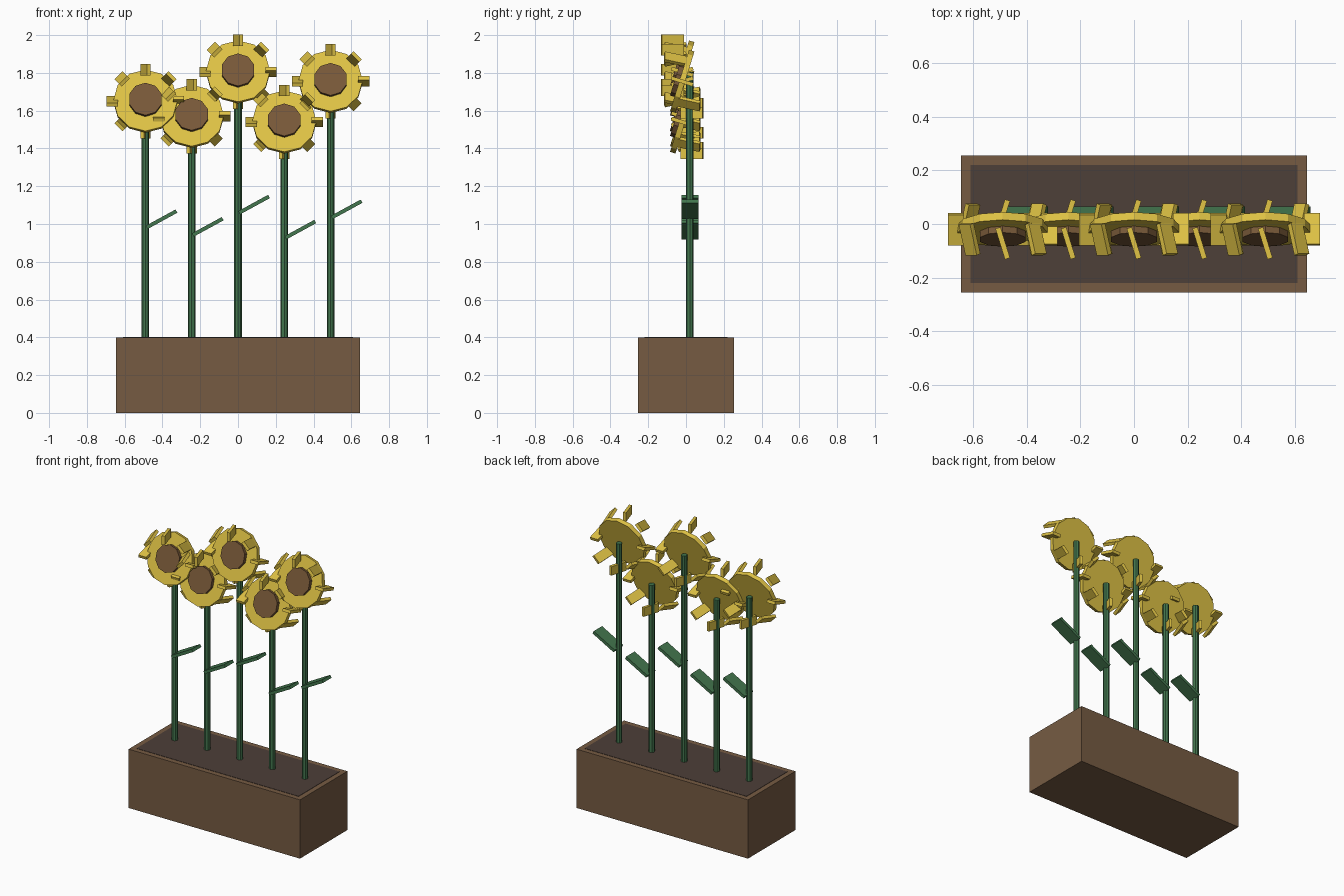
import bpy
from math import pi, cos, sin

if "Cube" in bpy.data.objects:
    bpy.data.objects.remove(bpy.data.objects["Cube"])


def material(name, rgb):
    m = bpy.data.materials.new(name)
    m.diffuse_color = (*rgb, 1)
    m.use_nodes = True
    m.node_tree.nodes["Principled BSDF"].inputs["Base Color"].default_value = m.diffuse_color
    return m


WOOD = material("wood", (0.18, 0.105, 0.055))
SOIL = material("soil", (0.075, 0.05, 0.04))
GREEN = material("green", (0.055, 0.18, 0.075))
YELLOW = material("yellow", (0.75, 0.55, 0.06))
SEED = material("seed", (0.19, 0.10, 0.04))


def finish(name, mat):
    ob = bpy.context.object
    ob.name = name
    ob.data.materials.append(mat)
    return ob


def box(name, size, loc, mat, rot=(0, 0, 0)):
    bpy.ops.mesh.primitive_cube_add(size=1, location=loc, rotation=rot)
    ob = finish(name, mat)
    ob.scale = size
    return ob


def cylinder(name, sides, radius, depth, loc, mat, rot=(0, 0, 0)):
    bpy.ops.mesh.primitive_cylinder_add(vertices=sides, radius=radius, depth=depth,
                                        location=loc, rotation=rot)
    return finish(name, mat)


# Planter and soil
box("planter", (1.29, 0.51, 0.40), (0, 0, 0.20), WOOD)
box("soil", (1.22, 0.44, 0.04), (0, 0, 0.382), SOIL)

TILT = -0.3
HEAD_Y = -0.02
STEM_Y = 0.02
RING = 0.175


def flower(x, z):
    # Stem and leaf
    cylinder("stem", 8, 0.02, z - 0.39, (x, STEM_Y, (z + 0.39) / 2), GREEN)
    box("leaf", (0.18, 0.09, 0.02), (x + 0.085, STEM_Y, (z + 0.4) / 2), GREEN, (0, -0.5, 0))
    # Head disc and seed centre, tipped slightly upward
    face = (pi / 2 + TILT, 0, 0)
    cylinder("flower_disc", 12, 0.17, 0.03, (x, HEAD_Y, z), YELLOW, face)
    d = 0.02
    cylinder("seed_centre", 10, 0.09, 0.04,
             (x, HEAD_Y - d * cos(TILT), z - d * sin(TILT)), SEED, face)
    # Ring of petal blocks
    for i in range(8):
        a = i * pi / 4
        loc = (x + RING * cos(a),
               HEAD_Y + RING * sin(a) * sin(TILT),
               z + RING * sin(a) * cos(TILT))
        box("petal", (0.06, 0.12, 0.02), loc, YELLOW, (TILT, a, 0))


for x, z in [(-0.49, 1.65), (-0.245, 1.57), (0, 1.805), (0.245, 1.54), (0.49, 1.755)]:
    flower(x, z)
